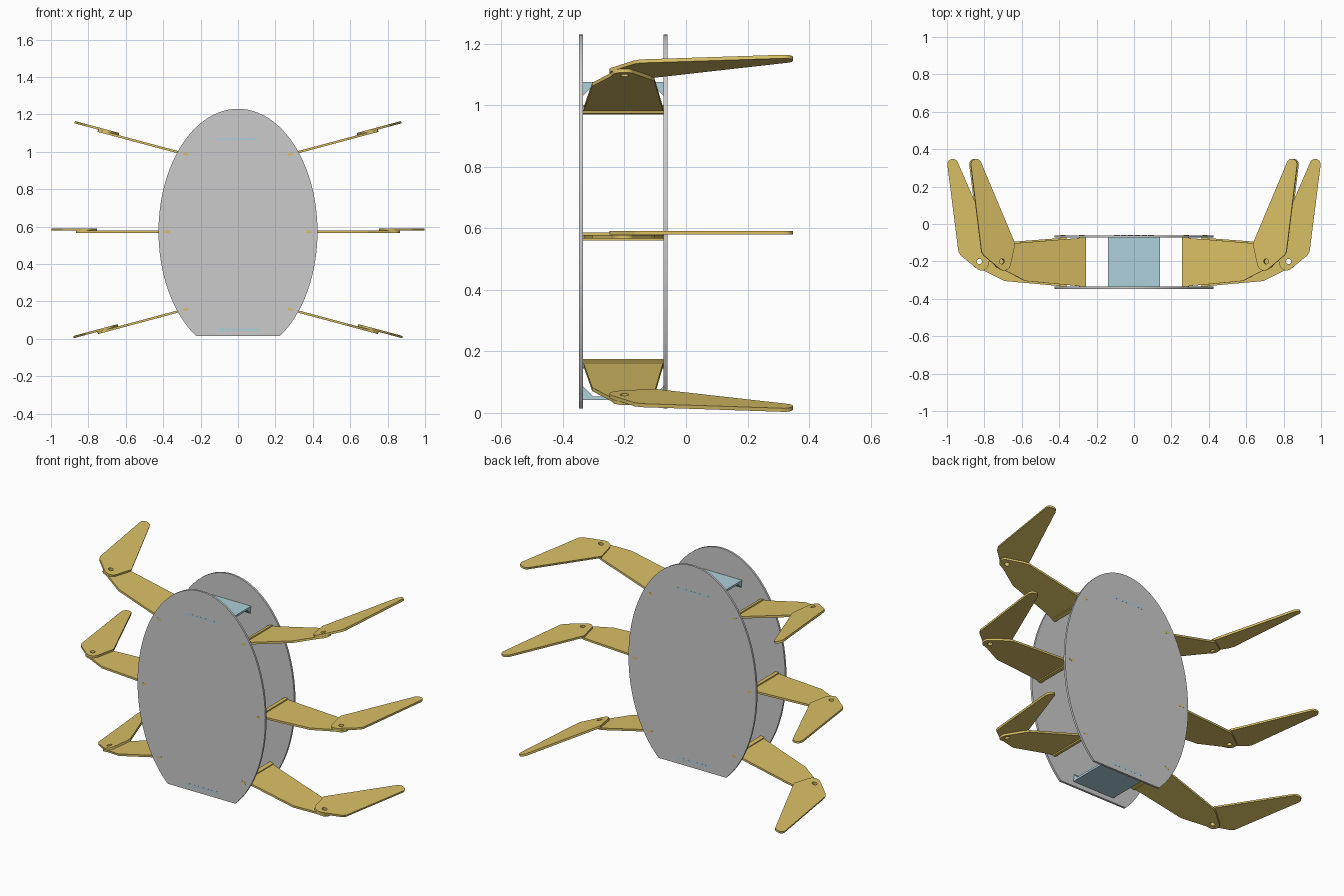
import bpy
from math import sin, cos, pi, radians, sqrt, asin

if "Cube" in bpy.data.objects:
    bpy.data.objects.remove(bpy.data.objects["Cube"])


def material(name, rgb):
    m = bpy.data.materials.new(name)
    m.diffuse_color = (*rgb, 1)
    m.use_nodes = True
    m.node_tree.nodes["Principled BSDF"].inputs["Base Color"].default_value = m.diffuse_color
    return m


GOLD = material("gold sheet", (0.69, 0.52, 0.13))
BLUE = material("pale blue sheet", (0.42, 0.63, 0.70))


def arc(cx, cy, r, a0, a1, n=8):
    return [(cx + r * cos(radians(a0 + (a1 - a0) * i / n)),
             cy + r * sin(radians(a0 + (a1 - a0) * i / n))) for i in range(n + 1)]


def sheet(name, loops, thickness, loc=(0, 0, 0), rot=(0, 0, 0), mat=None):
    """Flat cut sheet: filled 2D outline (inner loops are holes), extruded."""
    cu = bpy.data.curves.new(name, 'CURVE')
    cu.dimensions = '2D'
    cu.fill_mode = 'BOTH'
    cu.extrude = thickness / 2
    for pts in loops:
        sp = cu.splines.new('POLY')
        sp.points.add(len(pts) - 1)
        for p, (x, y) in zip(sp.points, pts):
            p.co = (x, y, 0, 1)
        sp.use_cyclic_u = True
    tmp = bpy.data.objects.new(name + "_outline", cu)
    bpy.context.collection.objects.link(tmp)
    dg = bpy.context.evaluated_depsgraph_get()
    me = bpy.data.meshes.new_from_object(tmp.evaluated_get(dg))
    bpy.data.objects.remove(tmp)
    for poly in me.polygons:
        poly.use_smooth = False
    ob = bpy.data.objects.new(name, me)
    bpy.context.collection.objects.link(ob)
    ob.location, ob.rotation_euler = loc, rot
    me.materials.clear()
    if mat:
        me.materials.append(mat)
    return ob


def rect(x0, x1, y0, y1):
    return [(x0, y0), (x1, y0), (x1, y1), (x0, y1)]


# Two oval body plates with a flat foot
ZC, A, B, FOOT = 0.573, 0.425, 0.657, 0.015
t0 = asin((FOOT - ZC) / B)
oval = [(A * cos(t), ZC + B * sin(t))
        for t in (t0 + (pi - 2 * t0) * i / 80 for i in range(81))]
FRONT, BACK, T = -0.3415, -0.0665, 0.0125
for name, y in (("front_plate", FRONT), ("back_plate", BACK)):
    sheet(name, [oval], T, (0, y, 0), (pi / 2, 0, 0))

# Cross panels with finger tabs and corner fillets
for name, z, s in (("top_panel", 1.069, -1), ("bottom_panel", 0.048, 1)):
    sheet(name, [rect(-0.138, 0.138, -0.335, -0.073)], 0.012, (0, 0, z), mat=BLUE)
    for i in range(6):
        x = -0.107 + i * 0.0365
        sheet(name + "_tab", [rect(x, x + 0.031, -0.3482, -0.0598)], 0.012, (0, 0, z), mat=BLUE)
    for y, d in ((-0.335, 1), (-0.073, -1)):
        zi = z + s * 0.006
        tri = [(y, zi), (y + d * 0.033, zi), (y, zi + s * 0.033)]
        sheet(name + "_fillet", [tri], 0.27, rot=(pi / 2, 0, pi / 2), mat=BLUE)

# Leg outlines: x runs outward from the root, y is world y
HOLE = 0.465
THIGH = ([(0, -0.335), (0.33, -0.305), (0.455, -0.243)]
         + arc(HOLE, -0.2, 0.040, -65, 35)
         + [(0.415, -0.115), (0.39, -0.103), (0.33, -0.098), (0, -0.073)])
SHIN = ([(HOLE - 0.074, -0.105), (HOLE - 0.05, -0.215)]
        + arc(HOLE - 0.012, -0.212, 0.037, 200, 300, 5)
        + [(HOLE + 0.10, -0.168), (HOLE + 0.112, -0.148)]
        + arc(HOLE + 0.142, 0.319, 0.029, -6, 156, 10)
        + [(HOLE - 0.070, -0.096)])
PIVOT = arc(HOLE, -0.2, 0.014, 0, 345, 23)

# Three pairs of legs: thigh, shin on top, root strip with tabs into the plates
for level, x, z, tilt in (("upper", 0.262, 0.982, 15),
                          ("middle", 0.362, 0.573, 0),
                          ("lower", 0.262, 0.162, -15)):
    for side, s in (("right", 1), ("left", -1)):
        a = radians(tilt)
        rot = (0, -s * a, 0)

        def leg_part(part, loops, thick, lift=0):
            flipped = [[(s * px, py) for px, py in lp] for lp in loops]
            loc = (s * (x - lift * sin(a)), 0, z + lift * cos(a))
            sheet(f"{level}_{side}_{part}", flipped, thick, loc, rot, GOLD)

        leg_part("thigh", [THIGH, PIVOT], 0.012)
        leg_part("shin", [SHIN, PIVOT], 0.012, 0.0122)
        leg_part("root_strip", [rect(-0.001, 0.022, -0.335, -0.073)], 0.026)
        leg_part("root_tab", [rect(0.004, 0.032, -0.3482, -0.0598)], 0.0118)
